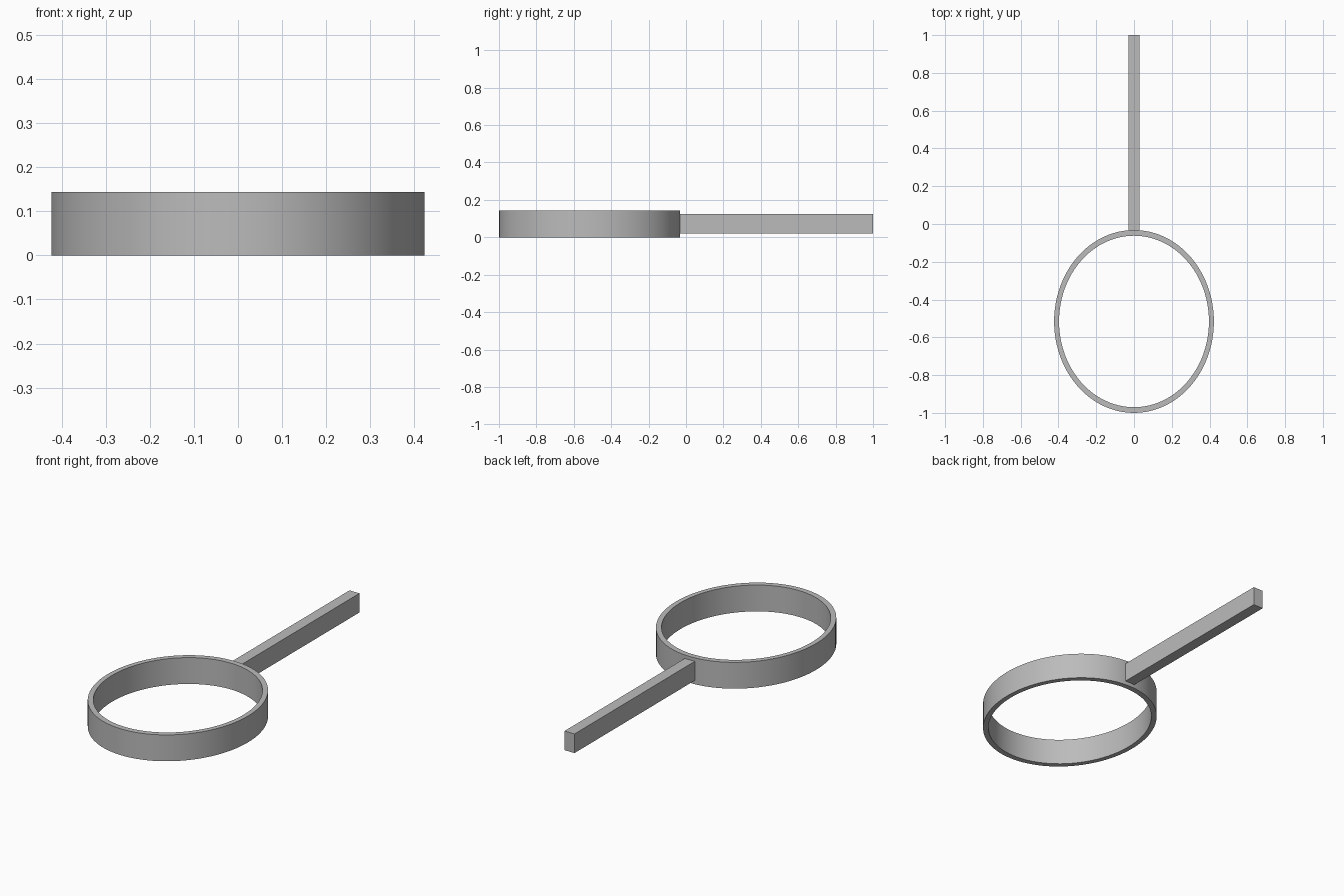
import bpy
import bmesh
import math

cube = bpy.data.objects.get("Cube")
if cube:
    bpy.data.objects.remove(cube, do_unlink=True)

# Plain grey material
GREY = (0.5, 0.5, 0.5, 1.0)
grey = bpy.data.materials.new("plain grey")
grey.use_nodes = True
grey.diffuse_color = GREY
grey.node_tree.nodes["Principled BSDF"].inputs["Base Color"].default_value = GREY


def add_object(name, bm):
    bmesh.ops.recalc_face_normals(bm, faces=bm.faces)
    mesh = bpy.data.meshes.new(name)
    bm.to_mesh(mesh)
    bm.free()
    mesh.materials.append(grey)
    obj = bpy.data.objects.new(name, mesh)
    bpy.context.collection.objects.link(obj)
    return obj


# Oval ring: a rectangular section swept round an ellipse
SIDES = 96
RADIUS_X, RADIUS_Y, CENTRE_Y = 0.423, 0.484, -0.516
INNER, HEIGHT = 0.938, 0.143
bm = bmesh.new()
loops = []
for scale, z in ((1, 0), (1, HEIGHT), (INNER, HEIGHT), (INNER, 0)):
    angles = [2 * math.pi * i / SIDES for i in range(SIDES)]
    loops.append([bm.verts.new((scale * RADIUS_X * math.cos(a),
                                CENTRE_Y + scale * RADIUS_Y * math.sin(a), z))
                  for a in angles])
for k, low in enumerate(loops):
    high = loops[(k + 1) % len(loops)]
    for i in range(SIDES):
        j = (i + 1) % SIDES
        bm.faces.new((low[i], low[j], high[j], high[i]))
ring = add_object("oval_ring", bm)
bpy.ops.object.select_all(action="DESELECT")
ring.select_set(True)
bpy.context.view_layer.objects.active = ring
bpy.ops.object.shade_smooth_by_angle(angle=math.radians(30))

# Straight handle, its end buried in the ring wall
START, END = -0.04, 1.0
bm = bmesh.new()
bmesh.ops.create_cube(bm, size=1)
bmesh.ops.scale(bm, vec=(0.06, END - START, 0.104), verts=bm.verts)
bmesh.ops.translate(bm, vec=(0, (START + END) / 2, HEIGHT / 2 + 0.001), verts=bm.verts)
add_object("handle", bm)
